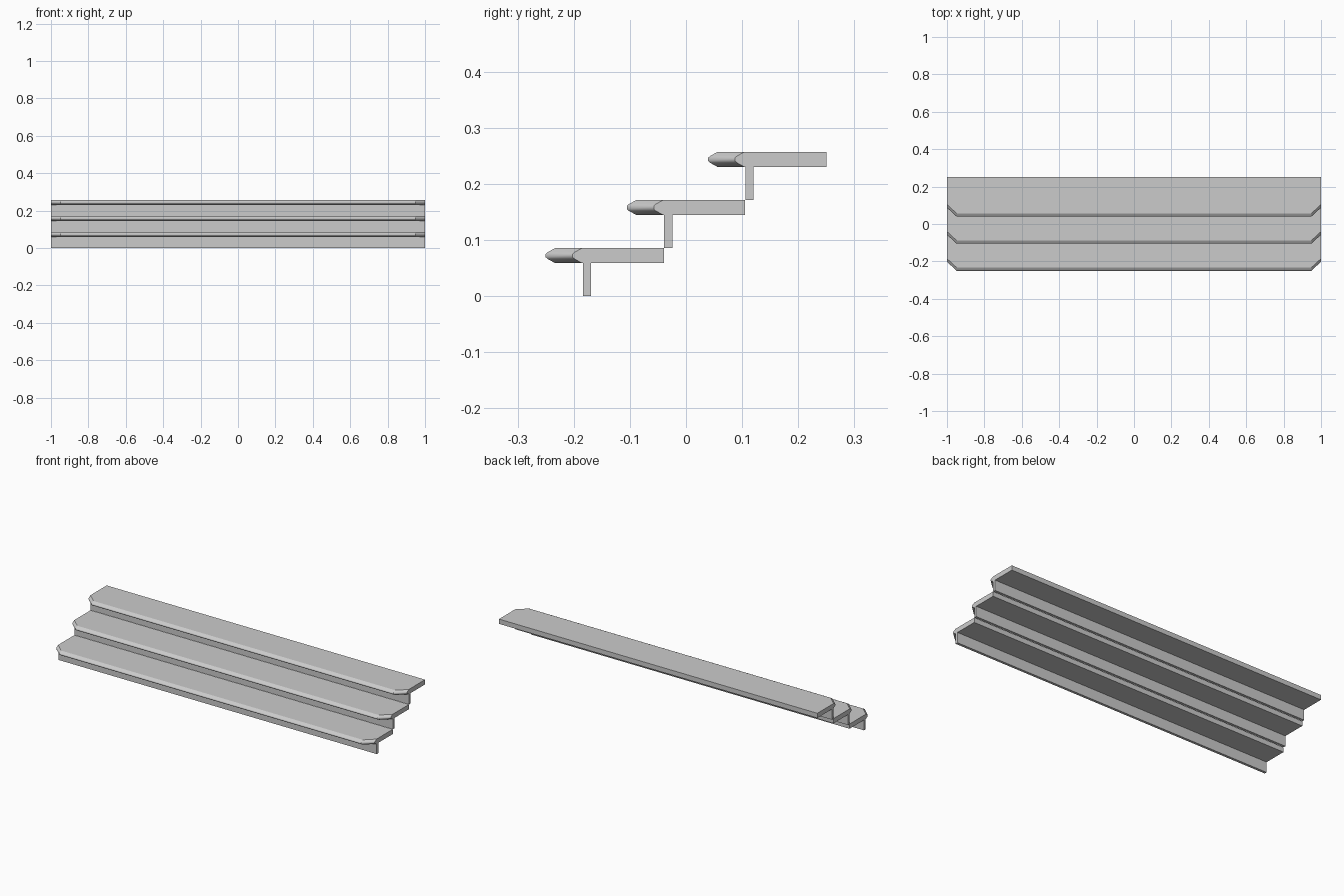
import bpy, bmesh

if "Cube" in bpy.data.objects:
    bpy.data.objects.remove(bpy.data.objects["Cube"])

STEPS = 3
RUN, RISE = 0.1447, 0.0857        # offset from one step to the next
DEPTH, THICK = 0.2106, 0.027      # tread size
RISER_H, RISER_T = RISE - THICK, 0.0143
CORNER = 0.052                    # clipped front corners
# nosing cross-section: (inset from the front, height)
NOSE = [(0.017, 0), (0.0035, 0.0075), (0, 0.0105),
        (0, 0.0165), (0.0035, 0.0195), (0.017, THICK)]


def finish(bm, name):
    bmesh.ops.recalc_face_normals(bm, faces=bm.faces)
    mesh = bpy.data.meshes.new(name)
    bm.to_mesh(mesh)
    bm.free()
    obj = bpy.data.objects.new(name, mesh)
    bpy.context.collection.objects.link(obj)
    return obj


def tread(name, y, z):
    # stacked plan outlines, one for each point of the nosing section
    bm = bmesh.new()
    rings = []
    for inset, h in NOSE:
        f = y + inset
        plan = [(1, y + DEPTH), (-1, y + DEPTH), (-1, f + CORNER - 0.004),
                (-1 + CORNER, f), (1 - CORNER, f), (1, f + CORNER - 0.004)]
        rings.append([bm.verts.new((px, py, z + h)) for px, py in plan])
    for lo, hi in zip(rings, rings[1:]):
        for i in range(6):
            j = (i + 1) % 6
            face = bm.faces.new((lo[i], lo[j], hi[j], hi[i]))
            face.smooth = i in (2, 3, 4)      # only the nosing is rounded
        for i in (3, 4):                      # crisp mitre at the corners
            bm.edges.get((lo[i], hi[i])).smooth = False
    bm.faces.new(rings[0])
    bm.faces.new(rings[-1])
    return finish(bm, name)


def riser(name, y, z):
    bm = bmesh.new()
    bmesh.ops.create_cube(bm, size=1)
    bmesh.ops.scale(bm, vec=(2, RISER_T, RISER_H), verts=bm.verts)
    bmesh.ops.translate(bm, vec=(0, y + RISER_T / 2, z + RISER_H / 2), verts=bm.verts)
    return finish(bm, name)


# three steps climbing towards the back
for n in range(STEPS):
    y, z = -0.25 + n * RUN, n * RISE
    riser(f"riser_{n + 1}", y + 0.0665, z)
    tread(f"tread_{n + 1}", y, z + RISER_H)
